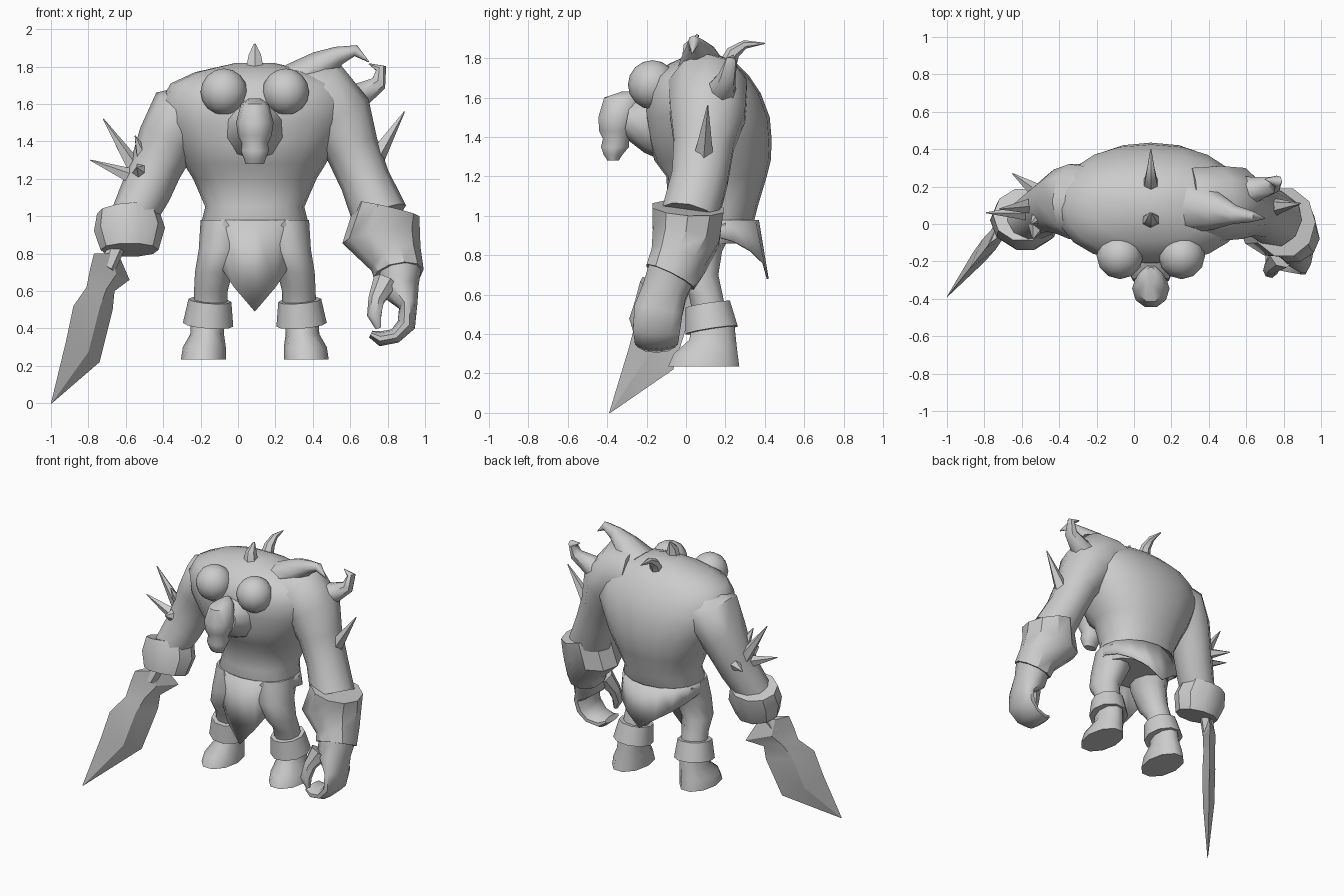
import bpy
import bmesh
import math
from mathutils import Vector

if "Cube" in bpy.data.objects:
    bpy.data.objects.remove(bpy.data.objects["Cube"], do_unlink=True)

MID = .09  # body centre line
AXIS_X, AXIS_Y = Vector((1, 0, 0)), Vector((0, 1, 0))

grey = bpy.data.materials.new("clay grey")
grey.use_nodes = True
colour = (.6, .6, .6, 1)
grey.diffuse_color = colour
grey.node_tree.nodes["Principled BSDF"].inputs["Base Color"].default_value = colour


def finish(name, bm, angle=50):
    """Turn a bmesh into a smooth-shaded object that keeps its sharp edges."""
    bmesh.ops.recalc_face_normals(bm, faces=bm.faces)
    mesh = bpy.data.meshes.new(name)
    bm.to_mesh(mesh)
    bm.free()
    mesh.polygons.foreach_set("use_smooth", [True] * len(mesh.polygons))
    mesh.set_sharp_from_angle(angle=math.radians(angle))
    mesh.materials.append(grey)
    obj = bpy.data.objects.new(name, mesh)
    bpy.context.scene.collection.objects.link(obj)
    return obj


def loft(name, rings, caps=True, angle=50):
    """Skin a list of closed point rings."""
    bm = bmesh.new()
    loops = [[bm.verts.new(p) for p in ring] for ring in rings]
    count = len(loops[0])
    for low, high in zip(loops, loops[1:]):
        for i in range(count):
            j = (i + 1) % count
            bm.faces.new((low[i], low[j], high[j], high[i]))
    if caps:
        bm.faces.new(loops[0])
        bm.faces.new(loops[-1])
    return finish(name, bm, angle)


def bulge(value, power):
    return math.copysign(abs(value) ** power, value)


def tube(name, stations, sides=10, ref=AXIS_Y, level=False, angle=50, power=1):
    """Skin ovals along a path; a station is x, y, z, radius, second radius."""
    points = [Vector(s[:3]) for s in stations]
    rings = []
    for i, station in enumerate(stations):
        before, after = points[max(i - 1, 0)], points[min(i + 1, len(points) - 1)]
        along = Vector((0, 0, 1)) if level else (after - before).normalized()
        u = ref.cross(along).normalized()
        v = along.cross(u)
        ru, rv = station[3], station[-1]
        ring = []
        for k in range(sides):
            a = math.tau * k / sides
            ring.append(points[i] + u * ru * bulge(math.cos(a), power)
                        + v * rv * bulge(math.sin(a), power))
        rings.append(ring)
    return loft(name, rings, angle=angle)


def spike(name, base, tip, radius):
    tube(name, [(*base, radius), (*tip, .003)], sides=5)


def ball(name, centre, radius):
    bm = bmesh.new()
    bmesh.ops.create_uvsphere(bm, u_segments=12, v_segments=8, radius=radius)
    bmesh.ops.translate(bm, verts=bm.verts, vec=centre)
    return finish(name, bm)


# Hunched torso: height, front, back, half width
torso = [(.86, -.07, .29, .26), (.95, -.1, .34, .29), (1.05, -.09, .365, .265),
         (1.2, -.1, .41, .33), (1.28, -.16, .43, .38), (1.38, -.19, .435, .43),
         (1.5, -.21, .425, .49), (1.62, -.21, .38, .5), (1.71, -.17, .32, .45),
         (1.77, -.09, .26, .32), (1.82, .02, .16, .1)]
tube("torso", [(MID, (f + b) / 2, z, w, (b - f) / 2) for z, f, b, w in torso],
     sides=20, level=True, power=.9)

# Ragged skirt with a point in front and behind
front_hem = [.49, .62, .76, .86, .9]
back_hem = [.68, .76, .82, .87, .9]
waist, hem = [], []
for k in range(16):
    a = math.tau * k / 16
    step = min(k, 16 - k)
    z = front_hem[step] if step <= 4 else back_hem[8 - step]
    waist.append((MID + .29 * math.sin(a), .13 - .24 * math.cos(a), .98))
    depth = .24 if step <= 4 else .29
    hem.append((MID + .29 * math.sin(a), .13 - depth * math.cos(a), z))
skirt = loft("skirt", [waist, hem], caps=False)
skirt.modifiers.new("thickness", "SOLIDIFY").thickness = .01

# Head hanging low on a thick neck
tube("neck", [(MID, -.05, 1.47, .22, .19), (MID, -.2, 1.47, .15, .15),
              (MID, -.3, 1.49, .09, .1)], ref=AXIS_X)
tube("head", [(MID, -.28, 1.63, .03, .05), (MID, -.32, 1.6, .075, .1),
              (MID, -.345, 1.5, .1, .105), (MID, -.355, 1.43, .09),
              (MID, -.355, 1.39, .07), (MID, -.36, 1.35, .075),
              (MID, -.37, 1.31, .06, .05), (MID, -.37, 1.28, .05, .03)], level=True)

# Legs, cuffs, boots and neck humps, mirrored about the centre line
for side, s in (("right", -1), ("left", 1)):
    def place(rows):
        return [(MID + s * row[0], *row[1:]) for row in rows]

    ball(side + "_neck_hump", (MID + s * .165, -.17, 1.665), .125)
    tube(side + "_leg", place([(.15, .1, .98, .14, .17), (.18, .05, .82, .12, .14),
                               (.22, .05, .7, .1, .12), (.235, .1, .6, .09),
                               (.24, .13, .45, .09)]), level=True)
    tube(side + "_boot_cuff", place([(.24, .11, .55, .115, .12),
                                     (.25, .13, .42, .135, .14)]), angle=40)
    tube(side + "_boot", place([(.25, .14, .46, .09, .11), (.255, .135, .37, .09, .125),
                                (.27, .1, .3, .115, .17), (.275, .09, .235, .12, .19)]),
         level=True)

# Centre horns
tube("crest_horn", [(MID, .02, 1.76, .045, .06), (MID, .025, 1.86, .038),
                    (MID, .06, 1.92, .006)], sides=6, ref=AXIS_X)
tube("back_horn", [(MID, .2, 1.74, .05), (MID, .24, 1.83, .035),
                   (MID, .3, 1.87, .022), (MID, .4, 1.875, .003)], sides=6, ref=AXIS_X)

# Right arm with its spikes and wrist band
tube("right_arm", [(-.18, .12, 1.58, .14, .19), (-.31, .12, 1.52, .19, .21),
                   (-.38, .12, 1.4, .16, .18), (-.44, .1, 1.26, .14, .15),
                   (-.49, .07, 1.14, .135), (-.57, .02, .98, .12)])
tube("right_wrist_band", [(-.59, .05, 1.03, .165, .15), (-.58, .02, .93, .19, .16),
                          (-.58, -.01, .82, .155, .14)], angle=35)
arm_spikes = [((-.54, .1, 1.24), (-.72, .08, 1.52)), ((-.54, .06, 1.2), (-.79, .06, 1.3)),
              ((-.5, .16, 1.22), (-.65, .27, 1.24)), ((-.5, .05, 1.3), (-.55, 0, 1.43)),
              ((-.52, -.01, 1.24), (-.54, -.08, 1.26))]
for i, (base, tip) in enumerate(arm_spikes):
    spike(f"right_arm_spike_{i}", base, tip, .05)

# Blade: height of outer edge, its x, height of inner edge, its x, half thickness
tube("blade_handle", [(-.62, .03, .9, .045), (-.7, -.02, .72, .045)], sides=6)
blade = [(.8, -.77, .8, -.64, .03), (.72, -.79, .66, -.58, .045),
         (.62, -.81, .6, -.66, .04), (.52, -.88, .5, -.67, .045),
         (.33, -.92, .22, -.74, .04), (0, -1, 0, -.995, .002)]
lean = lambda x: x * 1.25 + .86
flat = Vector((.78, -.62, 0))
rings = []
for z_out, x_out, z_in, x_in, half in blade:
    outer = Vector((x_out, lean(x_out), z_out))
    inner = Vector((x_in, lean(x_in), z_in))
    ridge = (outer + inner) / 2
    rings.append([outer, ridge + flat * half, inner, ridge - flat * half])
loft("blade", rings, angle=30)

# Left arm with gauntlet
tube("left_arm", [(.3, .11, 1.66, .17, .2), (.43, .11, 1.63, .22, .21),
                  (.54, .11, 1.52, .19, .2), (.61, .09, 1.36, .145, .16),
                  (.68, .07, 1.19, .135, .15), (.76, .02, 1, .15)])
tube("left_gauntlet", [(.8, .01, 1.04, .175, .19), (.765, 0, .89, .21, .18),
                       (.845, -.04, .77, .145, .15), (.86, -.08, .69, .135, .14)],
     angle=35)

# Left hand: a curled mitten of fingers and a thumb
tube("left_hand", [(.86, -.07, .72, .12, .13), (.86, -.11, .61, .11, .12),
                   (.91, -.14, .52, .05, .13), (.9, -.15, .42, .05, .125),
                   (.84, -.15, .36, .04, .115), (.76, -.15, .345, .04, .1),
                   (.71, -.15, .37, .02, .08)])
tube("left_thumb", [(.79, -.17, .65, .07), (.74, -.22, .55, .045),
                    (.73, -.25, .47, .04), (.75, -.25, .4, .015)], sides=7)

# Horns on the left shoulder and upper arm
tube("left_shoulder_horn", [(.3, .09, 1.73, .09, .14), (.44, .07, 1.8, .085, .1),
                            (.54, .05, 1.86, .05), (.63, .04, 1.885, .03),
                            (.7, .03, 1.825, .003)], sides=8)
tube("left_curled_horn", [(.56, .16, 1.6, .1), (.67, .19, 1.66, .065),
                          (.75, .21, 1.71, .045), (.765, .23, 1.79, .03),
                          (.7, .24, 1.815, .003)], sides=7)
spike("left_arm_spike", (.74, .09, 1.32), (.89, .11, 1.56), .05)
